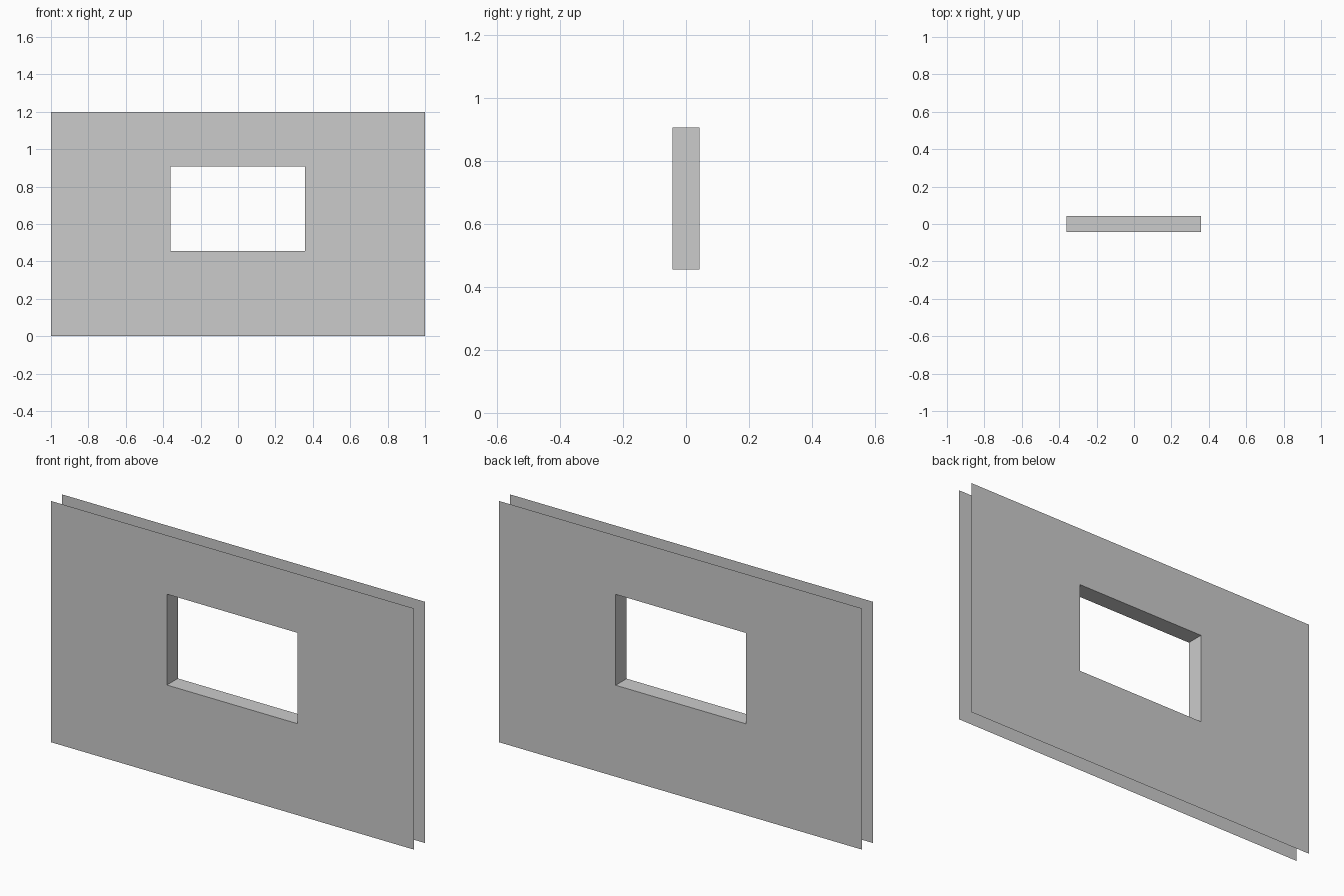
import bpy, bmesh

if "Cube" in bpy.data.objects:
    bpy.data.objects.remove(bpy.data.objects["Cube"])

HALF_W, HEIGHT, HALF_T = 1.0, 1.2, 0.043
HOLE_X = (-0.361, 0.357)
HOLE_Z = (0.455, 0.907)


def rect(x0, x1, z0, z1):
    return [(x0, z0), (x1, z0), (x1, z1), (x0, z1)]


def ring(bm, corners, y):
    return [bm.verts.new((x, y, z)) for x, z in corners]


def bridge(bm, a, b):
    for i in range(4):
        j = (i + 1) % 4
        bm.faces.new((a[i], a[j], b[j], b[i]))


outer = rect(-HALF_W, HALF_W, 0, HEIGHT)
hole = rect(*HOLE_X, *HOLE_Z)
bm = bmesh.new()

# Front and back wall skins, each a frame around the window opening
front_hole, back_hole = ring(bm, hole, -HALF_T), ring(bm, hole, HALF_T)
bridge(bm, ring(bm, outer, -HALF_T), front_hole)
bridge(bm, back_hole, ring(bm, outer, HALF_T))

# Window reveal joining the skins; the outer rim stays open
bridge(bm, front_hole, back_hole)

mesh = bpy.data.meshes.new("window_wall")
bm.to_mesh(mesh)
bm.free()
wall = bpy.data.objects.new("window_wall", mesh)
bpy.context.collection.objects.link(wall)
